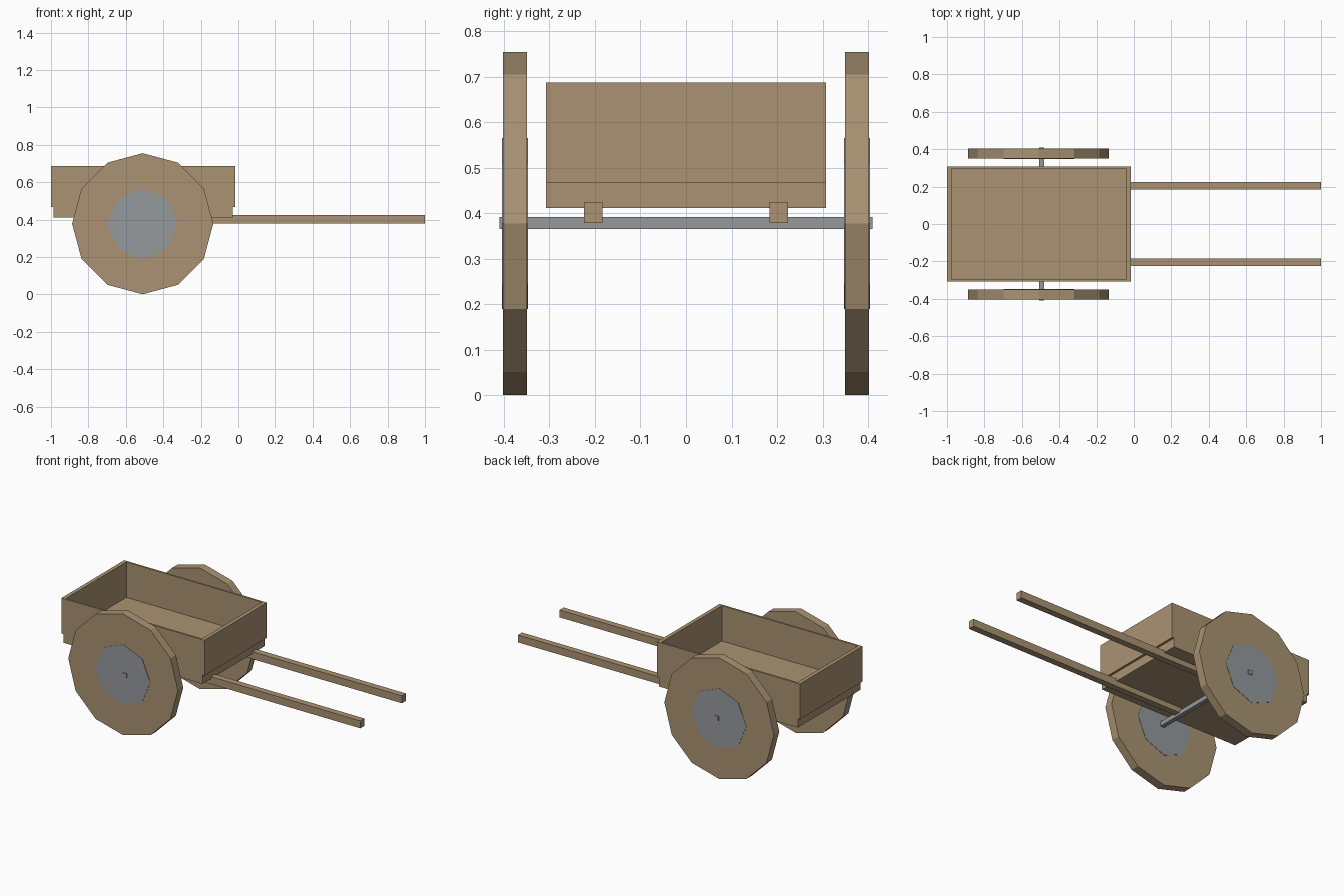
import bpy
import bmesh
from math import pi
from mathutils import Matrix, Vector

cube = bpy.data.objects.get("Cube")
if cube:
    bpy.data.objects.remove(cube, do_unlink=True)


def make_material(name, colour):
    mat = bpy.data.materials.new(name)
    mat.use_nodes = True
    mat.diffuse_color = colour
    mat.node_tree.nodes["Principled BSDF"].inputs["Base Color"].default_value = colour
    return mat


wood = make_material("wood", (0.40, 0.29, 0.17, 1))
metal = make_material("grey metal", (0.30, 0.32, 0.34, 1))


def finish(name, bm, mat):
    mesh = bpy.data.meshes.new(name)
    bm.to_mesh(mesh)
    bm.free()
    mesh.materials.append(mat)
    obj = bpy.data.objects.new(name, mesh)
    bpy.context.scene.collection.objects.link(obj)
    return obj


def box(name, low, high, mat):
    """Box between two opposite corners."""
    low, high = Vector(low), Vector(high)
    bm = bmesh.new()
    bmesh.ops.create_cube(bm, size=1, matrix=Matrix.Translation((low + high) / 2)
                          @ Matrix.Diagonal((*(high - low), 1)))
    return finish(name, bm, mat)


def disc(name, sides, radius, y, width, mat):
    """Flat-sided disc around the axle with a corner pointing up."""
    bm = bmesh.new()
    bmesh.ops.create_cone(bm, cap_ends=True, segments=sides, radius1=radius,
                          radius2=radius, depth=width,
                          matrix=Matrix.Translation((AXLE_X, y, AXLE_Z))
                          @ Matrix.Rotation(pi / 2, 4, "X"))
    return finish(name, bm, mat)


AXLE_X, AXLE_Z = -0.51, 0.378
HALF = 0.308              # half width of the tray
BASE, FLOOR, RIM = 0.412, 0.467, 0.687
BACK, FRONT = -1.0, -0.016
END, SIDE = 0.024, 0.012  # wall thicknesses

# Tray: floor block with four walls on it
box("tray_floor", (BACK + 0.014, -HALF, BASE), (FRONT - 0.014, HALF, FLOOR), wood)
box("rear_wall", (BACK, -HALF, FLOOR), (BACK + END, HALF, RIM), wood)
box("handle_end_wall", (FRONT - END, -HALF, FLOOR), (FRONT, HALF, RIM), wood)

# Axle
box("axle", (-0.509, -0.41, 0.365), (-0.482, 0.41, 0.392), metal)

# Paired parts on both sides
for label, s in (("left", 1), ("right", -1)):
    inner, outer = sorted((s * (HALF - SIDE), s * HALF))
    box(label + "_side_wall", (BACK + END, inner, FLOOR),
        (FRONT - END, outer, RIM), wood)
    box(label + "_shaft", (-0.495, s * 0.204 - 0.02, 0.379),
        (1.0, s * 0.204 + 0.02, 0.425), wood)
    disc(label + "_wheel", 12, 0.377, s * 0.376, 0.053, wood)
    disc(label + "_hub", 8, 0.188, s * 0.376, 0.057, metal)
